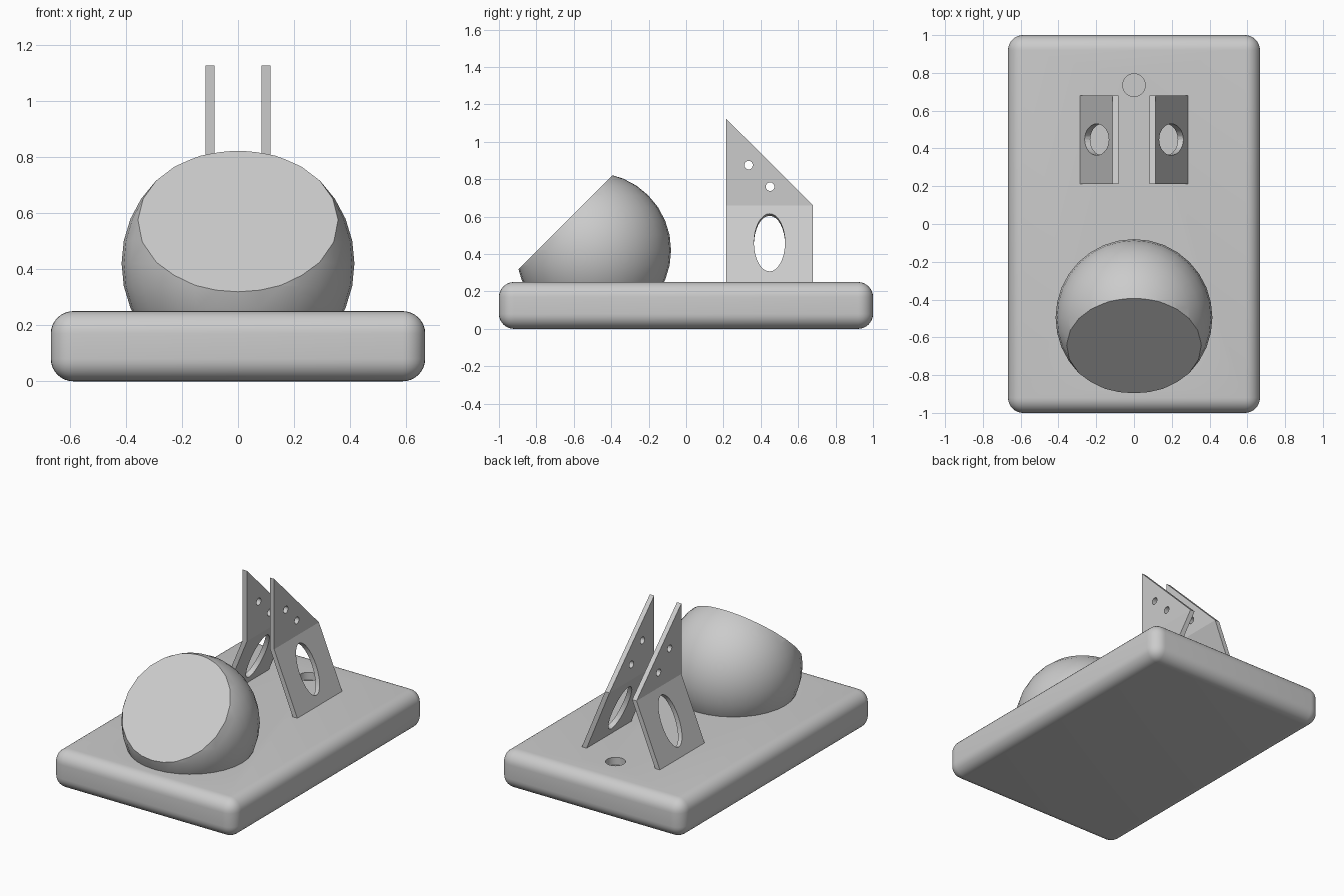
import bpy, bmesh, math
from mathutils import Vector, Matrix

old = bpy.data.objects.get("Cube")
if old:
    bpy.data.objects.remove(old, do_unlink=True)

grey = bpy.data.materials.new("plain grey")
grey.use_nodes = True
COLOUR = (0.6, 0.6, 0.6, 1)
grey.diffuse_color = COLOUR
grey.node_tree.nodes["Principled BSDF"].inputs["Base Color"].default_value = COLOUR


def make(name, bm):
    bmesh.ops.recalc_face_normals(bm, faces=bm.faces)
    mesh = bpy.data.meshes.new(name)
    bm.to_mesh(mesh)
    bm.free()
    mesh.materials.append(grey)
    ob = bpy.data.objects.new(name, mesh)
    bpy.context.collection.objects.link(ob)
    return ob


def activate(ob):
    bpy.ops.object.select_all(action='DESELECT')
    ob.select_set(True)
    bpy.context.view_layer.objects.active = ob


def smooth(ob, angle=30):
    activate(ob)
    bpy.ops.object.shade_smooth_by_angle(angle=math.radians(angle))


def prism(name, points, offset):
    """Extrude a flat polygon along an offset."""
    bm = bmesh.new()
    face = bm.faces.new([bm.verts.new(p) for p in points])
    ext = bmesh.ops.extrude_face_region(bm, geom=[face])
    moved = [v for v in ext["geom"] if isinstance(v, bmesh.types.BMVert)]
    bmesh.ops.translate(bm, verts=moved, vec=offset)
    return make(name, bm)


def drill(ob, matrix, sides=32):
    """Cut a unit cylinder, placed by a matrix, out of a part."""
    bm = bmesh.new()
    bmesh.ops.create_cone(bm, cap_ends=True, segments=sides, radius1=1,
                          radius2=1, depth=1, matrix=matrix)
    cut(ob, make("hole_cutter", bm))


def cut(ob, cutter):
    cutter.hide_render = True
    mod = ob.modifiers.new("cut", 'BOOLEAN')
    mod.operation = 'DIFFERENCE'
    mod.solver = 'EXACT'
    mod.object = cutter
    activate(ob)
    bpy.ops.object.modifier_apply(modifier=mod.name)
    bpy.data.objects.remove(cutter, do_unlink=True)


def scaled(x, y, z):
    return Matrix.Diagonal((x, y, z, 1))


# Bowl: hollow ball sliced by a tilted plane, sunk into the base
CENTRE = Vector((0, -0.495, 0.42))
OUTER, INNER = 0.415, 0.395
bm = bmesh.new()
for radius in (OUTER, INNER):
    bmesh.ops.create_uvsphere(bm, u_segments=32, v_segments=16, radius=radius,
                              matrix=Matrix.Translation(CENTRE))
tilt = Vector((0, -1, 1)).normalized()
bmesh.ops.bisect_plane(bm, geom=bm.verts[:] + bm.edges[:] + bm.faces[:],
                       plane_co=CENTRE + tilt * 0.212, plane_no=tilt,
                       clear_outer=True)
rim = [e for e in bm.edges if e.is_boundary]
bmesh.ops.bridge_loops(bm, edges=rim)
bowl = make("bowl", bm)
smooth(bowl)

# Base: rounded slab, hollowed under the bowl, with a shallow socket
bm = bmesh.new()
bmesh.ops.create_cube(bm, size=1, matrix=Matrix.Translation((0, 0, 0.125))
                      @ scaled(1.334, 2, 0.25))
bmesh.ops.bevel(bm, geom=bm.edges[:], offset=0.08, segments=8, profile=0.5,
                affect='EDGES')
base = make("base", bm)
bm = bmesh.new()
bmesh.ops.create_uvsphere(bm, u_segments=32, v_segments=16,
                          radius=(OUTER + INNER) / 2,
                          matrix=Matrix.Translation(CENTRE))
cut(base, make("bowl_cutter", bm))
drill(base, Matrix.Translation((0, 0.735, 0.25)) @ scaled(0.06, 0.06, 0.1))
smooth(base)

# Bracket legs: splayed plates with an oval opening square to the plate
BACK, FRONT, BEND, TOP = 0.68, 0.213, 0.66, 0.25
leg = prism("bracket_leg", [(0.083, FRONT, BEND), (0.115, FRONT, BEND),
                            (0.285, FRONT, TOP), (0.25, FRONT, TOP)],
            (0, BACK - FRONT, 0))
lean = math.atan2(0.17, BEND - TOP)
drill(leg, Matrix.Translation((0.182, 0.447, 0.455))
      @ Matrix.Rotation(math.pi / 2 - lean, 4, 'Y')
      @ scaled(0.167, 0.083, 0.2))

# Bracket plates: upright triangles with two small holes
plate = prism("bracket_plate", [(0.083, FRONT, BEND), (0.083, BACK, BEND),
                                (0.083, FRONT, 1.125)], (0.032, 0, 0))
for y, z in ((0.335, 0.875), (0.45, 0.76)):
    drill(plate, Matrix.Translation((0.1, y, z))
          @ Matrix.Rotation(math.pi / 2, 4, 'Y') @ scaled(0.023, 0.023, 0.2), 16)

# Second bracket on the other side
for part in (leg, plate):
    smooth(part, 20)
    mirror = part.modifiers.new("mirror", 'MIRROR')
    mirror.use_mirror_merge = False
